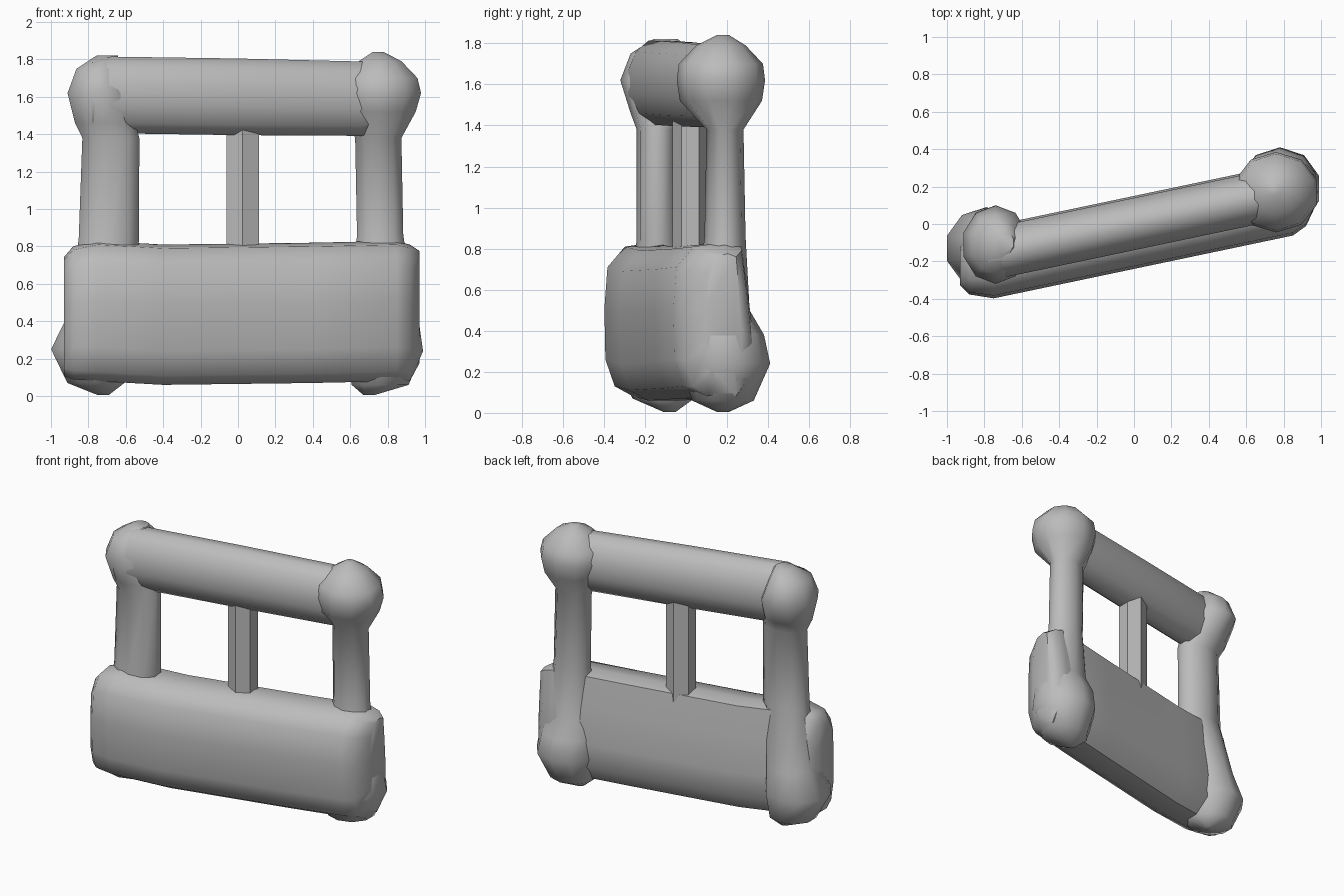
import bpy
import bmesh
from math import cos, sin, tau

cube = bpy.data.objects.get("Cube")
if cube:
    bpy.data.objects.remove(cube)

grey = bpy.data.materials.new("plain grey")
grey.use_nodes = True
grey.diffuse_color = (0.5, 0.5, 0.5, 1)
grey.node_tree.nodes["Principled BSDF"].inputs["Base Color"].default_value = (0.5, 0.5, 0.5, 1)

SLANT = 0.21  # the whole frame runs diagonally: y grows with x


def loft(name, rings):
    """Skin closed rings of equal length and cap both ends."""
    bm = bmesh.new()
    loops = [[bm.verts.new(p) for p in ring] for ring in rings]
    n = len(loops[0])
    for a, b in zip(loops, loops[1:]):
        for i in range(n):
            j = (i + 1) % n
            bm.faces.new((a[i], a[j], b[j], b[i]))
    bm.faces.new(loops[0][::-1])
    bm.faces.new(loops[-1])
    bmesh.ops.recalc_face_normals(bm, faces=bm.faces)
    mesh = bpy.data.meshes.new(name)
    bm.to_mesh(mesh)
    bm.free()
    mesh.materials.append(grey)
    obj = bpy.data.objects.new(name, mesh)
    bpy.context.collection.objects.link(obj)
    bpy.ops.object.select_all(action="DESELECT")
    obj.select_set(True)
    bpy.context.view_layer.objects.active = obj
    bpy.ops.object.shade_smooth_by_angle(angle=0.9)
    return obj


def column(name, rows, sides=10):
    """Upright loft from rows of z, centre x, centre y, radius x, radius y."""
    loft(name, [[(cx + rx * cos(tau * (i + 0.5) / sides),
                  cy + ry * sin(tau * (i + 0.5) / sides), z)
                 for i in range(sides)] for z, cx, cy, rx, ry in rows])


def beam(name, profile, stations, middle):
    """Slanted loft of a (depth, z) profile; stations are x, depth scale, height scale, lift."""
    loft(name, [[(x, SLANT * x + d * sd, middle + (z - middle) * sz + lift)
                 for d, z in profile] for x, sd, sz, lift in stations])


# Corner columns: knob at the foot, slim post, knob at the head
column("right_column", [
    (0.005, -0.72, -0.08, 0.03, 0.03), (0.07, -0.76, -0.11, 0.16, 0.15),
    (0.25, -0.79, -0.13, 0.22, 0.22), (0.43, -0.75, -0.13, 0.17, 0.19),
    (0.84, -0.69, -0.14, 0.17, 0.10), (1.38, -0.68, -0.14, 0.16, 0.10),
    (1.46, -0.71, -0.13, 0.17, 0.14), (1.62, -0.74, -0.11, 0.18, 0.21),
    (1.75, -0.74, -0.11, 0.13, 0.16), (1.82, -0.70, -0.10, 0.06, 0.06)])
column("left_column", [
    (0.005, 0.70, 0.18, 0.03, 0.03), (0.06, 0.76, 0.18, 0.16, 0.15),
    (0.24, 0.78, 0.19, 0.22, 0.22), (0.38, 0.77, 0.18, 0.21, 0.20),
    (0.50, 0.77, 0.18, 0.18, 0.13), (0.86, 0.76, 0.19, 0.13, 0.10),
    (1.38, 0.75, 0.19, 0.13, 0.09), (1.52, 0.76, 0.17, 0.20, 0.20),
    (1.62, 0.76, 0.17, 0.23, 0.215), (1.70, 0.76, 0.17, 0.21, 0.205),
    (1.79, 0.76, 0.17, 0.12, 0.12), (1.84, 0.75, 0.18, 0.03, 0.03)])

# Slim post in the middle of the opening
column("middle_post", [(z, 0.025, 0.02, 0.10, 0.085) for z in (0.7, 1.5)], 6)

# Thick lower body with a flat rounded front
beam("lower_body",
     [(-0.235, 0.25), (-0.24, 0.5), (-0.225, 0.70), (-0.14, 0.80), (0.0, 0.82), (0.09, 0.80),
      (0.12, 0.6), (0.15, 0.35), (0.14, 0.18), (0.06, 0.07), (-0.10, 0.07), (-0.19, 0.12)],
     [(-0.93, 0.55, 0.85, -0.02), (-0.88, 0.8, 0.95, 0), (-0.75, 1, 1, 0.01),
      (-0.4, 1, 1, -0.01), (0.4, 1, 1, 0), (0.85, 1, 1, 0.01), (0.92, 0.85, 0.97, 0),
      (0.97, 0.45, 0.8, 0.03)], 0.45)

# Rounded top beam
beam("top_beam",
     [(0.145 * cos(tau * (i + 0.5) / 12), 1.6 + 0.212 * sin(tau * (i + 0.5) / 12))
      for i in range(12)],
     [(-0.78, 0.9, 0.9, 0), (-0.68, 1, 1, 0.01), (0.0, 1, 1, 0), (0.66, 1, 0.97, -0.01),
      (0.8, 0.9, 0.85, 0)], 1.6)
